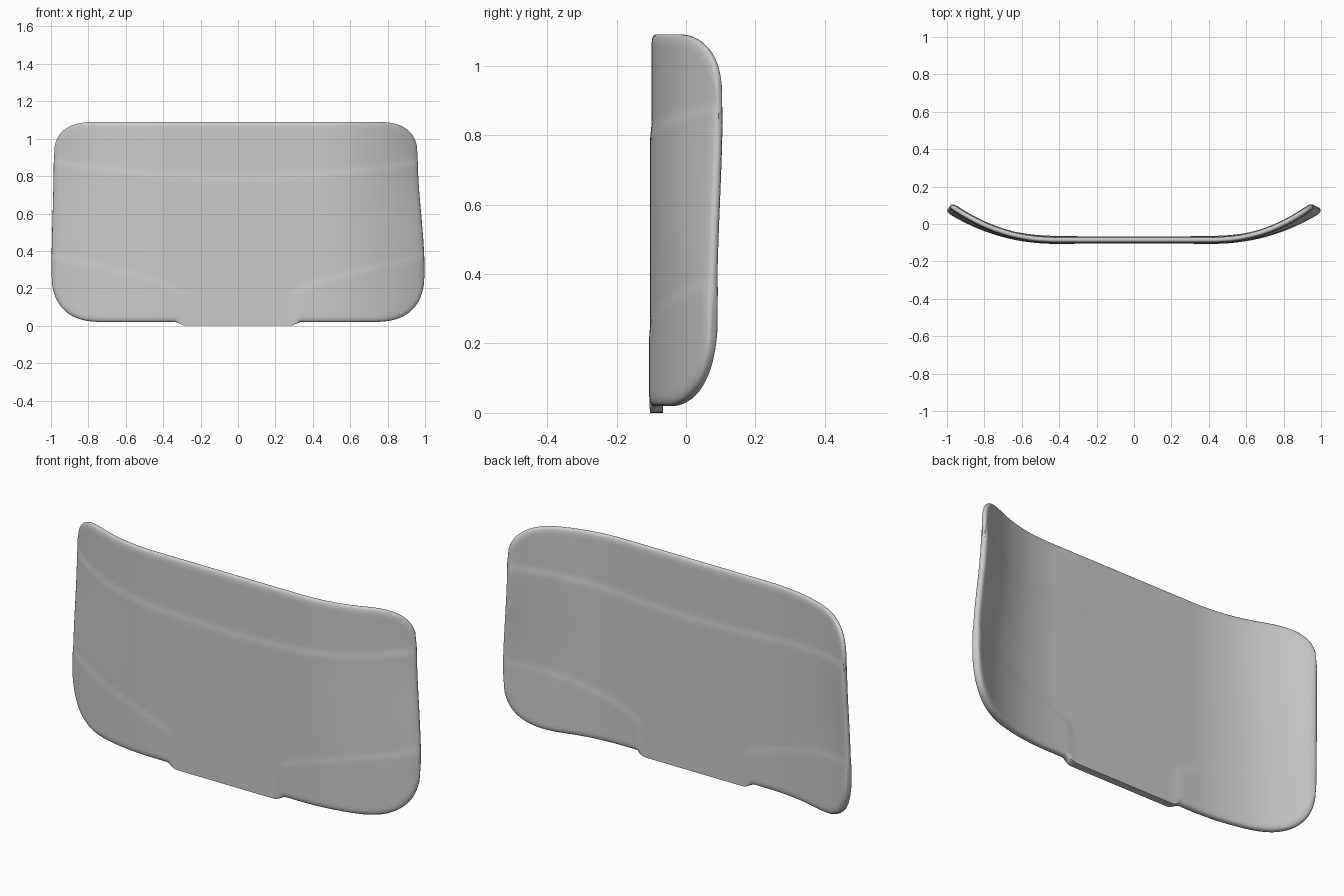
import bpy, bmesh, math

if "Cube" in bpy.data.objects:
    bpy.data.objects.remove(bpy.data.objects["Cube"])

COLS, ROWS = 180, 100
TOP = 1.09


def smooth(a, b, t):
    t = min(max((t - a) / (b - a), 0.0), 1.0)
    return t * t * (3 - 2 * t)


def corner(u, radius, height, power):
    """Rise of a soft superellipse corner at half-width position u."""
    t = min(max((abs(u) - (1 - radius)) / radius, 0.0), 1.0)
    return height * (1 - (1 - t ** power) ** (1 / power))


def z_bottom(u):
    return 0.02 * smooth(0.28, 0.34, abs(u)) + corner(u, 0.3, 0.3, 2.8)


def z_top(u):
    return TOP - corner(u, 0.25, 0.2, 2.8)


# curved middle surface of the panel (right side wraps a little tighter near the top)
def middle(u, z):
    up = smooth(0.3, 0.9, z)
    half = 0.994 - (0.036 if u > 0 else 0.012) * up
    bend = max((abs(u) - 0.4) / 0.6, 0.0) ** 2.2
    x = u * (1 + (half - 1) * smooth(0.3, 1.0, abs(u)))
    return x, -0.085 + (0.167 + 0.017 * up) * bend


# half thickness: rounded rim, thinner top band, padded lower wings
def half_thickness(u, z):
    e = 0.001
    a = min(abs(u), 1 - e)
    sb = (z_bottom(a + e) - z_bottom(a - e)) / (2 * e)
    st = (z_top(a + e) - z_top(a - e)) / (2 * e)
    low = (z - z_bottom(u)) / math.hypot(1, sb)
    low += 0.05 * (1 - smooth(0.28, 0.33, a))
    d = min(low, (z_top(u) - z) / math.hypot(1, st), 1 - abs(u))
    t = 1 - min(max(d / 0.04, 0), 1)
    rim = 0.3 + 0.7 * (1 - t ** 2.5) ** 0.5
    h = 0.0185
    top_seam = 0.795 + 0.085 * u * u
    h -= 0.004 * smooth(top_seam - 0.025, top_seam + 0.025, z)
    wing_seam = 0.17 + 0.205 * (max(a - 0.3, 0) / 0.7) ** 0.7
    wing = smooth(0.28, 0.34, a) * (1 - smooth(wing_seam - 0.025, wing_seam + 0.025, z))
    return (h + 0.003 * wing) * rim


def build_panel():
    bm = bmesh.new()
    sides = {-1: [], 1: []}
    for i in range(COLS + 1):
        s = 2 * i / COLS - 1
        u = 0.55 * s + 0.45 * math.sin(s * math.pi / 2)
        u = max(-1.0, min(1.0, u))
        for side in sides.values():
            side.append([])
        for j in range(ROWS + 1):
            q = j / ROWS
            q = 0.4 * q + 0.6 * (0.5 - 0.5 * math.cos(math.pi * q))
            z = z_bottom(u) + (z_top(u) - z_bottom(u)) * q
            x, y = middle(u, z)
            xa, ya = middle(u - 0.004, z)
            xb, yb = middle(u + 0.004, z)
            n = math.hypot(xb - xa, yb - ya)
            nx, ny = -(yb - ya) / n, (xb - xa) / n
            h = half_thickness(u, z)
            for k, side in sides.items():
                side[-1].append(bm.verts.new((x + k * h * nx, y + k * h * ny, z)))
    f, b = sides[-1], sides[1]
    for i in range(COLS):
        for j in range(ROWS):
            bm.faces.new((f[i][j], f[i + 1][j], f[i + 1][j + 1], f[i][j + 1]))
            bm.faces.new((b[i][j], b[i][j + 1], b[i + 1][j + 1], b[i + 1][j]))
    # rim joining front and back
    loop = [(i, 0) for i in range(COLS)] + [(COLS, j) for j in range(ROWS)]
    loop += [(i, ROWS) for i in range(COLS, 0, -1)] + [(0, j) for j in range(ROWS, 0, -1)]
    for (i, j), (m, n) in zip(loop, loop[1:] + loop[:1]):
        bm.faces.new((f[i][j], b[i][j], b[m][n], f[m][n]))
    bmesh.ops.recalc_face_normals(bm, faces=bm.faces[:])
    mesh = bpy.data.meshes.new("curved_panel")
    bm.to_mesh(mesh)
    bm.free()
    obj = bpy.data.objects.new("curved_panel", mesh)
    bpy.context.collection.objects.link(obj)
    return obj


panel = build_panel()
bpy.context.view_layer.objects.active = panel
panel.select_set(True)
bpy.ops.object.shade_smooth_by_angle(angle=math.radians(50))
